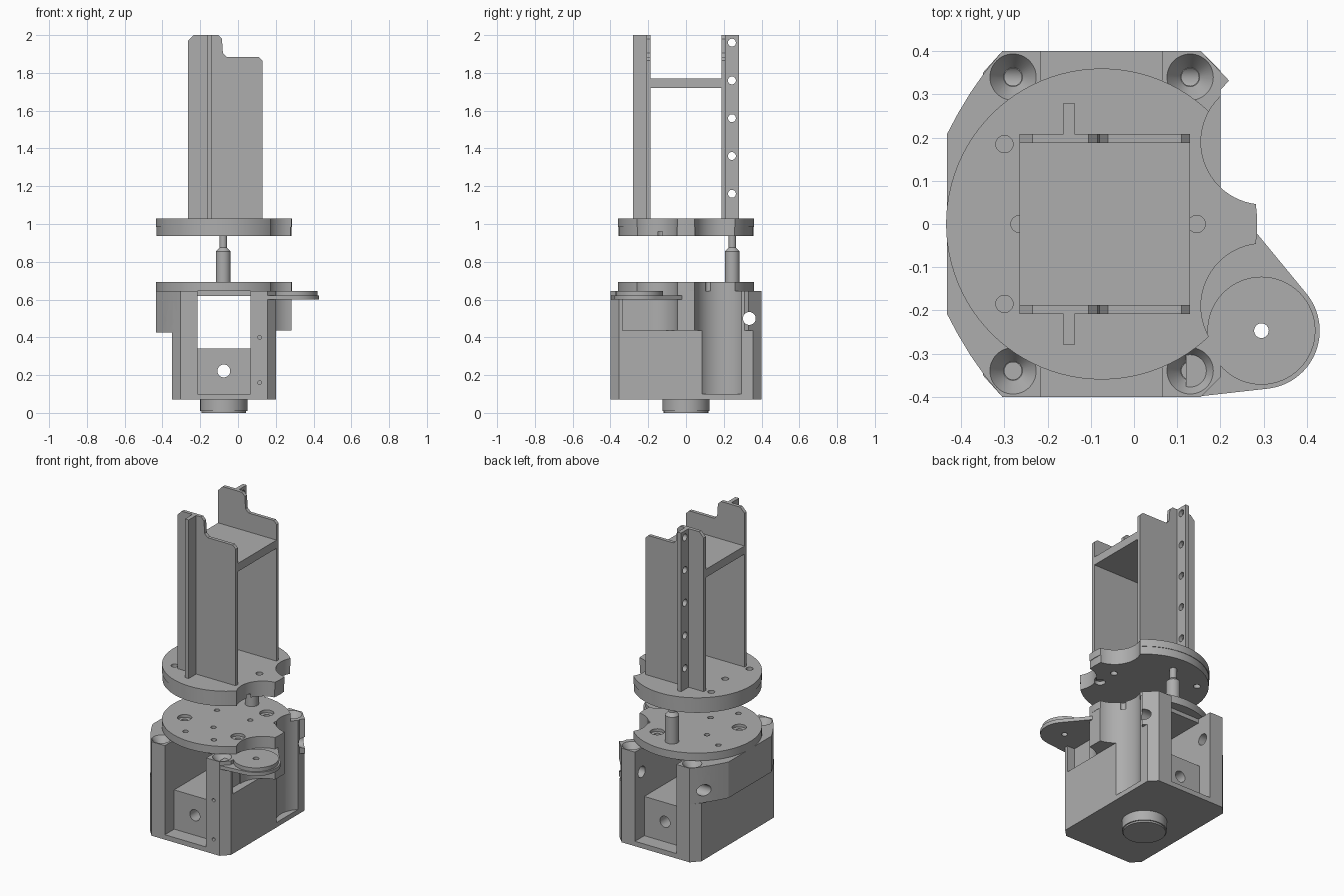
import bpy, bmesh, math
from mathutils import Matrix, Vector

cube = bpy.data.objects.get("Cube")
if cube:
    bpy.data.objects.remove(cube)

grey = bpy.data.materials.new("machined grey")
grey.use_nodes = True
tone = (0.42, 0.42, 0.42, 1)
grey.diffuse_color = tone
grey.node_tree.nodes["Principled BSDF"].inputs["Base Color"].default_value = tone


def make(name, bm):
    bmesh.ops.recalc_face_normals(bm, faces=bm.faces)
    mesh = bpy.data.meshes.new(name)
    bm.to_mesh(mesh)
    bm.free()
    mesh.materials.append(grey)
    obj = bpy.data.objects.new(name, mesh)
    bpy.context.collection.objects.link(obj)
    return obj


def prism(name, pts, lo, hi, axis="Z"):
    """Extrude a closed outline; axis Y takes (x, z) points."""
    bm = bmesh.new()
    place = (lambda a, b, t: (a, b, t)) if axis == "Z" else (lambda a, b, t: (a, t, b))
    face = bm.faces.new([bm.verts.new(place(a, b, lo)) for a, b in pts])
    top = bmesh.ops.extrude_face_region(bm, geom=[face])["geom"]
    verts = [v for v in top if isinstance(v, bmesh.types.BMVert)]
    bmesh.ops.translate(bm, verts=verts, vec=place(0, 0, hi - lo))
    return make(name, bm)


def box(name, x0, x1, y0, y1, z0, z1):
    return prism(name, [(x0, y0), (x1, y0), (x1, y1), (x0, y1)], z0, z1)


def rod(name, centre, r, length, axis="Z", r_top=None, sides=48):
    """Cylinder or cone starting at centre and running along the axis."""
    bm = bmesh.new()
    bmesh.ops.create_cone(bm, cap_ends=True, segments=sides, radius1=r,
                          radius2=r if r_top is None else r_top, depth=length)
    d = Vector({"X": (1, 0, 0), "Y": (0, 1, 0), "Z": (0, 0, 1)}[axis])
    turn = d.to_track_quat("Z", "Y").to_matrix().to_4x4()
    bm.transform(Matrix.Translation(Vector(centre) + d * length / 2) @ turn)
    return make(name, bm)


def boolean(obj, others, op="DIFFERENCE"):
    for o in others:
        mod = obj.modifiers.new("cut", "BOOLEAN")
        mod.operation, mod.object, mod.solver = op, o, "EXACT"
    graph = bpy.context.evaluated_depsgraph_get()
    mesh = bpy.data.meshes.new_from_object(obj.evaluated_get(graph))
    obj.modifiers.clear()
    obj.data = mesh
    for o in others:
        bpy.data.objects.remove(o)
    return obj


def holes(spots, r, z0, z1):
    return [rod("hole", (x, y, z0), r, z1 - z0, sides=24) for x, y in spots]


CX = -0.075   # main vertical axis


def ring(radius, angles):
    return [(CX + radius * math.cos(math.radians(a)),
             radius * math.sin(math.radians(a))) for a in angles]


def scallops(z0, z1, sides=(-1, 1)):
    return [rod("scallop", (0.3, s * 0.19, z0), 0.145, z1 - z0, sides=64) for s in sides]


def scalloped_disc(name, r, z0, z1, cuts):
    disc = rod(name, (CX, 0, z0), r, z1 - z0, sides=96)
    return boolean(disc, scallops(z0 - 0.1, z1 + 0.1) + cuts)


# Turntable, two stacked discs
bolts = [(-0.3, 0.185), (-0.3, -0.185), (0.145, 0), (-0.265, 0)]
scalloped_disc("turntable_lower", 0.357, 0.937, 0.985,
               holes(bolts, 0.02, 0.9, 1.1) + holes(ring(0.25, (210, 330)), 0.03, 0.9, 0.96))
scalloped_disc("turntable_upper", 0.36, 0.985, 1.03, holes(bolts, 0.02, 0.9, 1.1))

# Upright side plates with drilled flanges
profile = [(-0.265, 1.02), (0.13, 1.02), (0.13, 1.865), (0.11, 1.885), (-0.06, 1.885),
           (-0.08, 1.905), (-0.085, 1.98), (-0.105, 2.0), (-0.235, 2.0), (-0.265, 1.97)]
for s, side in ((-1, "front"), (1, "back")):
    prism(side + "_side_plate", profile, s * 0.187, s * 0.208, "Y")
    lo, hi = sorted((s * 0.205, s * 0.28))
    flange = box(side + "_flange", -0.163, -0.138, lo, hi, 1.02, 2.0)
    boolean(flange, [rod("hole", (-0.3, s * 0.243, z), 0.021, 0.3, "X", sides=24)
                     for z in (1.16, 1.36, 1.56, 1.76, 1.96)])
box("cross_plate", -0.265, 0.13, -0.19, 0.19, 1.72, 1.77)

# Drive pin between the discs
rod("pin_body", (-0.078, 0.245, 0.68), 0.039, 0.175)
rod("pin_shoulder", (-0.078, 0.245, 0.855), 0.039, 0.02, r_top=0.02)
rod("pin_tip", (-0.078, 0.245, 0.87), 0.02, 0.08)

# Fixed disc on top of the body
counterbores = ring(0.235, (55, 210, 320))
scalloped_disc("fixed_disc", 0.36, 0.645, 0.692,
               holes(counterbores, 0.04, 0.675, 0.8) + holes(counterbores, 0.018, 0.6, 0.68)
               + holes(ring(0.28, (25, 150, 250, 290)) + ring(0.13, (30, 150, 270)),
                       0.016, 0.6, 0.75))

# Left body half: wide curved upper band over a set-back lower wall
curve = [(-0.305, 0.4), (-0.345, 0.352), (-0.378, 0.305), (-0.407, 0.257), (-0.433, 0.208)]
band = curve + [(x, -y) for x, y in reversed(curve)] + [(-0.215, -0.4), (-0.215, 0.4)]
lower = [(-0.305, 0.4), (-0.35, 0.35), (-0.35, -0.35), (-0.305, -0.4),
         (-0.215, -0.4), (-0.215, 0.4)]


def post_cuts(x):
    """Countersunk screw seats and cross-drilled holes for a pair of posts."""
    out = []
    for s in (-1, 1):
        out.append(rod("seat", (x, s * 0.34, 0.6), 0.022, 0.047, r_top=0.055))
        out.append(rod("bore", (x, s * 0.34, 0.5), 0.02, 0.2, sides=24))
        out.append(rod("cross_hole", (-0.6, s * 0.335, 0.5), 0.034, 1.2, "X", sides=32))
    return out


wall = prism("outer_wall", band, 0.425, 0.645)
boolean(wall, post_cuts(-0.28))
prism("outer_wall_lower", lower, 0.1, 0.425)

# Right body half: chamfered posts, hollowed for the round parts
inner = [(0.065, -0.4), (0.155, -0.4), (0.2, -0.355), (0.2, 0.31), (0.22, 0.332),
         (0.155, 0.4), (0.065, 0.4)]
upper = boolean(prism("inner_wall_upper", inner, 0.435, 0.645),
                scallops(0.3, 0.8) + post_cuts(0.13)
                + [box("recess", 0.15, 0.4, -0.335, -0.15, 0.3, 0.6)])
under = [(0.065, -0.4), (0.155, -0.4), (0.2, -0.355), (0.2, 0.355), (0.155, 0.4), (0.065, 0.4)]
boolean(prism("inner_wall_lower", under, 0.1, 0.435),
        scallops(0, 0.8, (1,)) + [rod("pocket", (0.2, 0.1, 0.105), 0.14, 0.195)]
        + [rod("screw_hole", (0.115, -0.5, z), 0.01, 0.13, "Y", sides=16) for z in (0.16, 0.4)])

# Lobe between the two scallops
boolean(box("lobe", 0.1, 0.283, -0.2, 0.2, 0.435, 0.645), scallops(0.3, 0.8))

# Low bridge joining the halves, drilled front to back
boolean(box("bridge_block", -0.216, 0.066, -0.31, 0.31, 0.1, 0.34),
        [rod("hole", (CX, -0.5, 0.222), 0.034, 1, "Y")])
box("ceiling_plate", -0.216, 0.066, -0.3, 0.3, 0.62, 0.646)

# Base plate and bearing boss
base = [(-0.35, -0.35), (-0.305, -0.4), (0.155, -0.4), (0.2, -0.355),
        (0.2, 0.355), (0.155, 0.4), (-0.305, 0.4), (-0.35, 0.35)]
corners = [(x, y) for x in (-0.28, 0.13) for y in (-0.34, 0.34)]
boolean(prism("base_plate", base, 0.07, 0.1),
        holes(corners + [(-0.3, 0), (0.175, 0.17)], 0.02, 0, 0.2))
boss = rod("bearing_boss", (CX, 0, 0.01), 0.125, 0.065, sides=64)
boolean(boss, [rod("bore", (CX, 0, -0.1), 0.09, 0.14)])
lip = rod("boss_lip", (CX, 0, 0), 0.118, 0.012, sides=64)
boolean(lip, [rod("bore", (CX, 0, -0.1), 0.09, 0.2)])
sleeve = rod("bearing_sleeve", (CX, 0, 0.015), 0.07, 0.04)
boolean(sleeve, [rod("bore", (CX, 0, -0.1), 0.04, 0.14)])

# Side arm with round pad
arm_c, arm_r = Vector((0.295, -0.247)), 0.135
arc = [(arm_c.x + arm_r * math.cos(a), arm_c.y + arm_r * math.sin(a))
       for a in (math.radians(-85 + i * 125 / 24) for i in range(25))]
arm = prism("side_arm", [(0.12, -0.4), (0.16, -0.398)] + arc + [(0.283, -0.02), (0.12, -0.02)],
            0.6, 0.622)
boolean(arm, holes([arm_c], 0.017, 0.5, 0.7))
pad = rod("arm_pad", (arm_c.x, arm_c.y, 0.622), 0.125, 0.023, sides=64)
boolean(pad, holes([arm_c], 0.017, 0.5, 0.7))

# Smooth round walls while keeping edges crisp
bpy.ops.object.select_all(action="DESELECT")
for o in bpy.context.collection.objects:
    if o.type == "MESH":
        o.select_set(True)
        bpy.context.view_layer.objects.active = o
bpy.ops.object.shade_smooth_by_angle(angle=math.radians(25))
